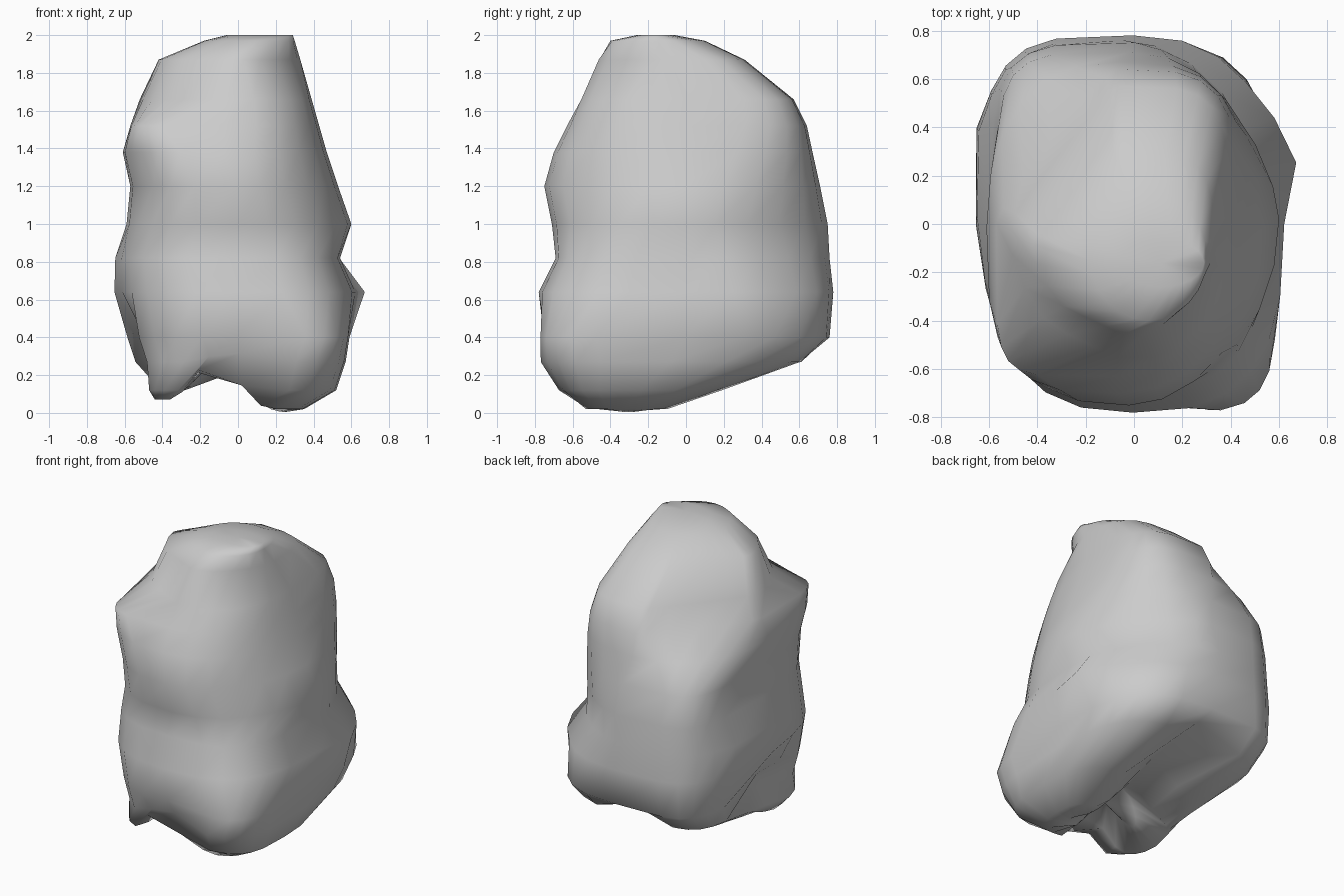
import bpy
import bmesh
import math
from mathutils import Vector

cube = bpy.data.objects.get("Cube")
if cube:
    bpy.data.objects.remove(cube, do_unlink=True)

STEPS = 6  # points in each quarter of a contour

# Contours from bottom to top: z, min x, max x, min y, max y, then how far each
# corner fills its box: back left, back right, front right, front left
contours = [
    (0.00, -0.25, 0.25, -0.42, -0.18, 0.7, 0.7, 0.7, 0.7),
    (0.02, -0.44, 0.35, -0.55, -0.08, 0.8, 0.8, 0.8, 0.8),
    (0.12, -0.48, 0.52, -0.68, 0.20, 0.8, 0.8, 0.82, 0.84),
    (0.27, -0.55, 0.57, -0.78, 0.62, 0.8, 0.88, 0.73, 0.85),
    (0.40, -0.59, 0.59, -0.78, 0.76, 0.79, 0.87, 0.75, 0.88),
    (0.64, -0.63, 0.62, -0.78, 0.78, 0.75, 0.84, 0.76, 0.78),
    (0.82, -0.63, 0.54, -0.69, 0.76, 0.7, 0.83, 0.78, 0.8),
    (1.00, -0.59, 0.60, -0.71, 0.75, 0.65, 0.86, 0.78, 0.71),
    (1.20, -0.57, 0.53, -0.75, 0.71, 0.73, 0.87, 0.78, 0.7),
    (1.38, -0.61, 0.47, -0.70, 0.67, 0.8, 0.74, 0.81, 0.73),
    (1.52, -0.57, 0.43, -0.63, 0.64, 0.83, 0.55, 0.9, 0.75),
    (1.66, -0.52, 0.39, -0.57, 0.57, 0.85, 0.52, 0.68, 0.75),
    (1.87, -0.42, 0.33, -0.48, 0.31, 0.82, 0.56, 0.66, 0.66),
    (1.97, -0.18, 0.30, -0.40, 0.10, 0.75, 0.7, 0.7, 0.7),
    (2.00, -0.06, 0.29, -0.26, -0.06, 0.7, 0.7, 0.7, 0.7),
]

# Soft pushes that shape the lobes and hollows: centre, radius, movement
pushes = [
    ((-0.63, 0.22, 0.66), 0.4, (-0.05, 0.0, 0.0)),
    ((0.62, 0.28, 0.64), 0.3, (0.07, 0.0, 0.0)),
    ((-0.56, -0.12, 0.30), 0.32, (0.12, 0.0, 0.08)),
    ((-0.03, -0.78, 0.22), 0.28, (0.0, 0.10, 0.05)),
    ((-0.17, -0.48, 1.76), 0.25, (0.0, 0.07, 0.0)),
]


def rounded(value, power):
    return math.copysign(abs(value) ** power, value)


def contour_points(z, x0, x1, y0, y1, *corners):
    for quarter, fill in enumerate(corners):
        power = math.log(fill) / math.log(math.sqrt(0.5))
        for step in range(STEPS):
            a = math.pi / 2 * (quarter + step / STEPS)
            yield Vector(((x0 + x1) / 2 + (x1 - x0) / 2 * rounded(math.cos(a), power),
                          (y0 + y1) / 2 + (y1 - y0) / 2 * rounded(math.sin(a), power), z))


def underside(x, y):
    """Lowest allowed height: a lengthwise groove and a raised rear lobe."""
    offset = x - (0.12 * y - 0.04)
    width = 0.16 if offset > 0 else 0.2
    groove = (0.28 + 0.15 * max(0, y)) * math.exp(-(offset / width) ** 2)
    lobe = 0.07 + 0.22 * max(0, y + 0.3) if x < 0 else 0
    return max(groove, lobe)


# Loft the boulder through its contours
bm = bmesh.new()
rings = [[bm.verts.new(p) for p in contour_points(*c)] for c in contours]
for low, high in zip(rings, rings[1:]):
    for i in range(len(low)):
        j = (i + 1) % len(low)
        bm.faces.new((low[i], low[j], high[j], high[i]))
for ring in (rings[0], rings[-1]):
    bmesh.ops.poke(bm, faces=[bm.faces.new(ring)])

# Sculpt the lobes and hollows, then split the underside into feet
for v in bm.verts:
    start = v.co.copy()
    for centre, radius, move in pushes:
        d = (start - Vector(centre)).length / radius
        if d < 1:
            v.co += Vector(move) * (1 - d * d) ** 2
    if v.co.z < 0.45:
        v.co.z = max(v.co.z, underside(v.co.x, v.co.y))

bmesh.ops.recalc_face_normals(bm, faces=bm.faces[:])
for face in bm.faces:
    face.smooth = True
mesh = bpy.data.meshes.new("boulder")
bm.to_mesh(mesh)
bm.free()

# Plain stone colour
stone = bpy.data.materials.new("stone_grey")
stone.use_nodes = True
colour = (0.6, 0.6, 0.6, 1)
stone.diffuse_color = colour
stone.node_tree.nodes["Principled BSDF"].inputs["Base Color"].default_value = colour
mesh.materials.append(stone)

boulder = bpy.data.objects.new("boulder", mesh)
bpy.context.collection.objects.link(boulder)
